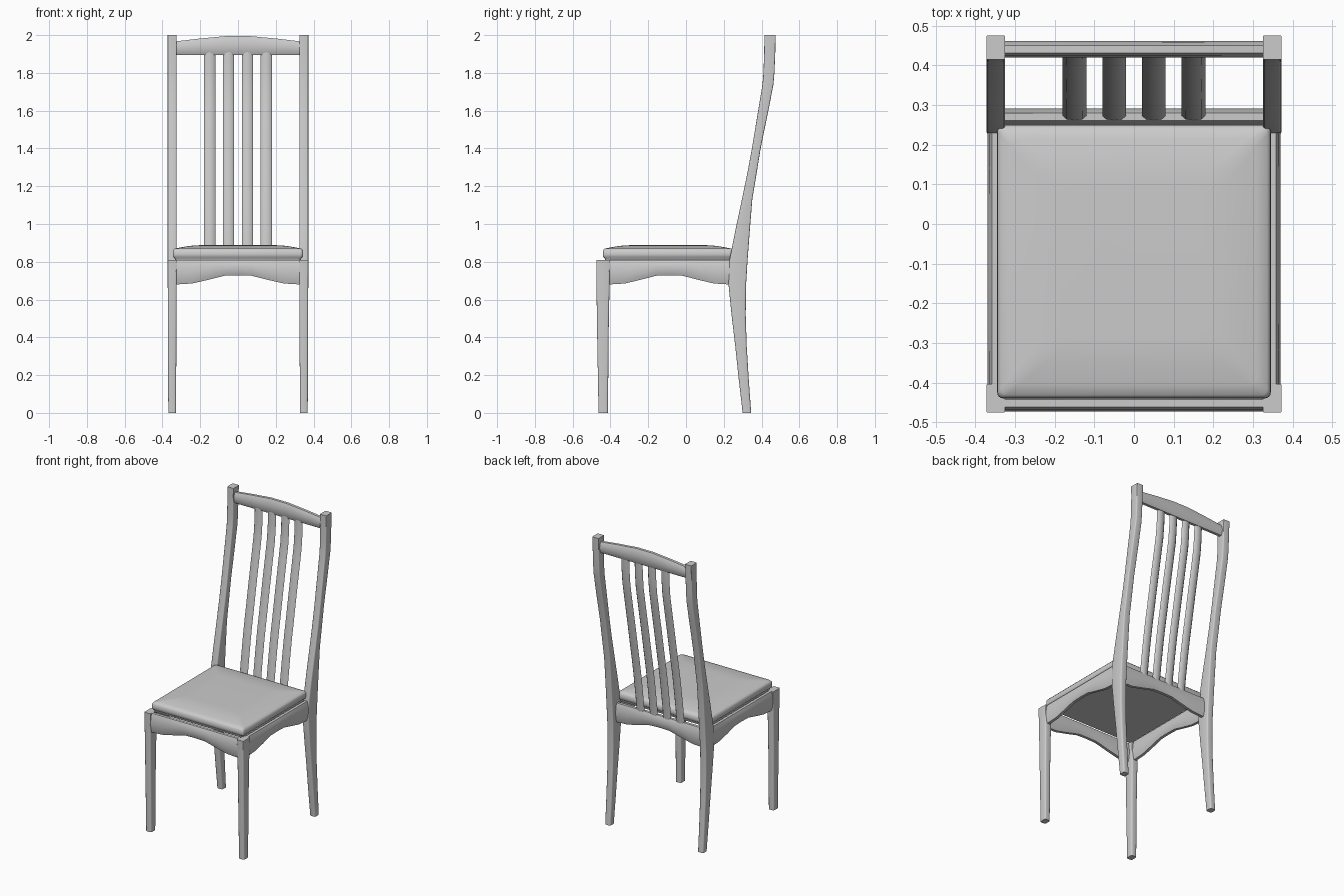
import bpy, math
from mathutils import Vector

if "Cube" in bpy.data.objects:
    bpy.data.objects.remove(bpy.data.objects["Cube"])

def loft(name, rings, angle=40):
    """Skin a list of equal-length closed rings and cap both ends."""
    n = len(rings[0])
    verts = [p for r in rings for p in r]
    faces = [(i*n + j, i*n + (j+1) % n, (i+1)*n + (j+1) % n, (i+1)*n + j)
             for i in range(len(rings)-1) for j in range(n)]
    faces += [tuple(range(n))[::-1], tuple(range((len(rings)-1)*n, len(rings)*n))]
    me = bpy.data.meshes.new(name)
    me.from_pydata(verts, [], faces)
    import bmesh
    bm = bmesh.new()
    bm.from_mesh(me)
    bmesh.ops.recalc_face_normals(bm, faces=bm.faces)
    bm.to_mesh(me)
    bm.free()
    ob = bpy.data.objects.new(name, me)
    bpy.context.collection.objects.link(ob)
    bpy.ops.object.select_all(action='DESELECT')
    ob.select_set(True)
    bpy.context.view_layer.objects.active = ob
    bpy.ops.object.shade_smooth_by_angle(angle=math.radians(angle))
    return ob

def rounded(x0, x1, y0, y1, z, r, seg=3):
    """Horizontal rectangle ring with rounded corners."""
    ring = []
    for k, (cx, cy) in enumerate([(x1-r, y1-r), (x0+r, y1-r), (x0+r, y0+r), (x1-r, y0+r)]):
        for s in range(seg+1):
            a = math.pi/2 * (k + s/seg)
            ring.append((cx + r*math.cos(a), cy + r*math.sin(a), z))
    return ring

def interp(pts, t):
    for (a, *u), (b, *v) in zip(pts, pts[1:]):
        if t <= b:
            f = (t-a)/(b-a)
            return [p + (q-p)*f for p, q in zip(u, v)]
    return pts[-1][1:]

# Legs: stations of (z, y front, y back, corner radius)
front_leg = [(0, -.463, -.413, .009), (.4, -.47, -.41, .009),
             (.67, -.474, -.405, .008), (.81, -.475, -.404, .002)]
back_leg = [(0, .30, .345, .009), (.18, .279, .332, .009), (.36, .26, .321, .009),
            (.52, .241, .316, .009), (.68, .225, .318, .008), (.81, .23, .326, .007),
            (.97, .262, .338, .007), (1.13, .296, .351, .007), (1.27, .325, .374, .007),
            (1.4, .349, .395, .007), (1.6, .382, .436, .007), (1.74, .405, .463, .007),
            (1.80, .41, .468, .006), (1.92, .414, .473, .005), (2.0, .415, .475, .002)]
for side, s in (("left", -1), ("right", 1)):
    for name, stations in (("front_leg", front_leg), ("back_leg", back_leg)):
        rings = []
        for z, y0, y1, r in stations:
            taper = .003 * max(0, 1 - z/.68)
            xs = sorted((s*(.325+taper), s*(.372-taper)))
            rings.append(rounded(*xs, y0, y1, z, r))
        loft(f"{name}_{side}", rings)

# Rails: bulged bars with (position, bottom z, top z) stations
def rail(name, stations, place, half=.021):
    section = [(.45, 0), (.8, .18), (1, .5), (.8, .82), (.45, 1),
               (-.45, 1), (-.8, .82), (-1, .5), (-.8, .18), (-.45, 0)]
    return loft(name, [[place(t, w*half, z0 + (z1-z0)*h) for w, h in section]
                       for t, z0, z1 in stations])

def apron(half_len):
    arch = [(1, .68), (.74, .685), (.5, .703), (.22, .726), (0, .728)]
    left = [(-t*half_len, z, .81) for t, z in arch]
    return left + [(-t, a, b) for t, a, b in left[-2::-1]]

rail("front_apron", apron(.328), lambda t, w, z: (t, -.452 + w, z))
rail("back_apron", apron(.328), lambda t, w, z: (t, .27 + w, z))
for side, s in (("left", -1), ("right", 1)):
    rail(f"side_apron_{side}", apron(.318), lambda t, w, z: (s*.349 + w, -.088 + t, z))
rail("top_rail", [(-.328, 1.895, 1.967), (-.2, 1.895, 1.982), (-.06, 1.895, 1.995),
                  (.06, 1.895, 1.995), (.2, 1.895, 1.982), (.328, 1.895, 1.967)],
     lambda t, w, z: (t, .441 + w, z))

# Back slats following the curve of the back legs
oval = [(-.03, 0), (-.02, -.009), (0, -.012), (.02, -.009),
        (.03, 0), (.02, .009), (0, .012), (-.02, .009)]
for i in range(4):
    cx = -.15 + .1*i
    rings = []
    for k in range(13):
        z = .79 + k*(1.91-.79)/12
        y0, y1, _ = interp(back_leg, z)
        yc = max((y0+y1)/2 - .006, .264)
        rings.append([(cx+dx, yc+dy, z) for dx, dy in oval])
    loft(f"back_slat_{i+1}", rings)

# Padded seat: (z, inset) levels
levels = [(.805, .012), (.818, .010), (.826, .001), (.84, 0), (.86, .001),
          (.869, .009), (.875, .035), (.882, .075), (.887, .115), (.888, .16)]
loft("seat", [rounded(-.345+d, .345-d, -.44+d, .25-d, z, .015 + d*.15, 4)
              for z, d in levels], 50)
